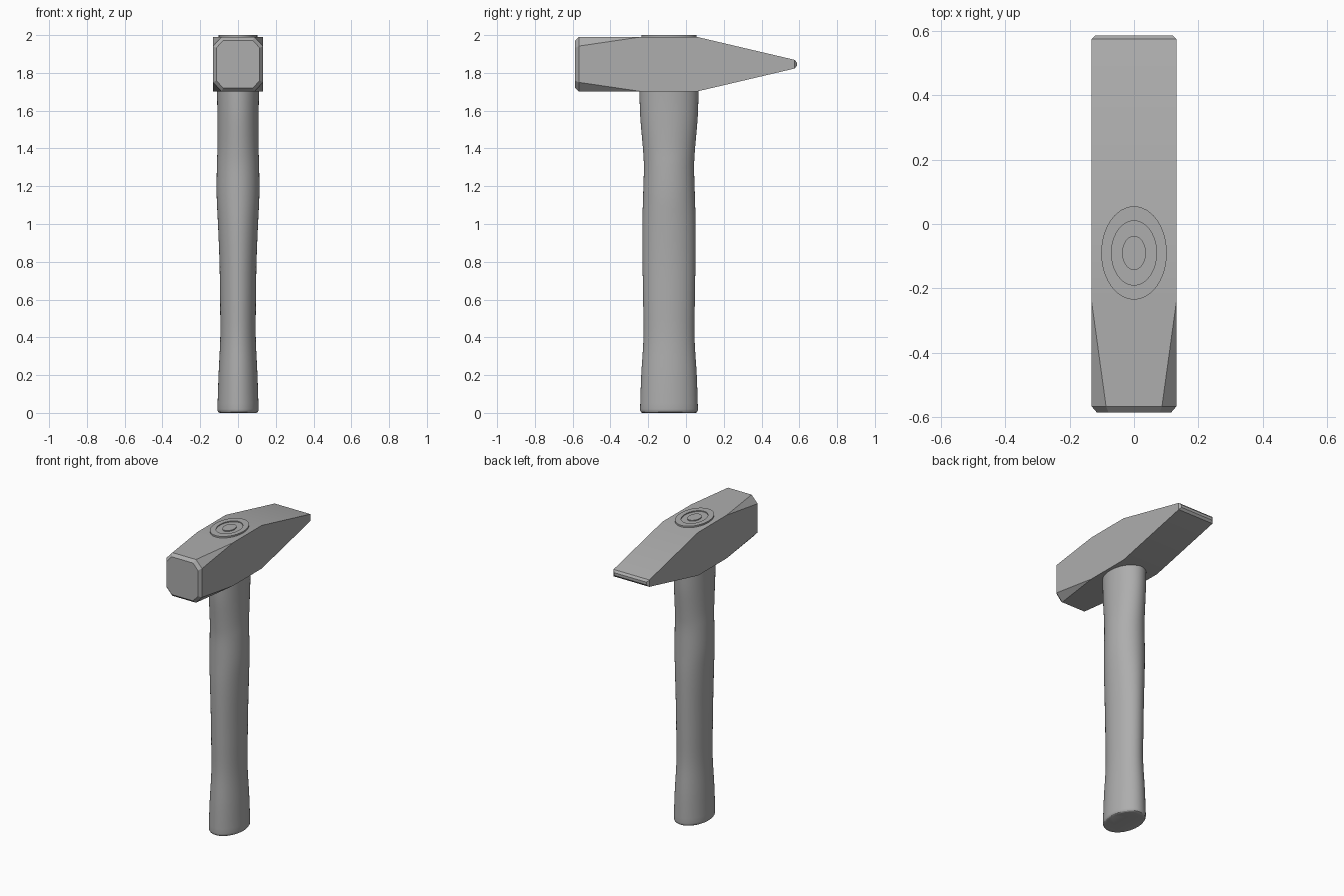
import bpy, bmesh, math

if "Cube" in bpy.data.objects:
    bpy.data.objects.remove(bpy.data.objects["Cube"])

HANDLE_Y = -0.09
HEAD_Z = 1.846

grey = bpy.data.materials.new("dark_grey")
grey.diffuse_color = (0.42, 0.42, 0.42, 1)
grey.use_nodes = True
grey.node_tree.nodes["Principled BSDF"].inputs["Base Color"].default_value = grey.diffuse_color


def loft(name, rings):
    """Skin a list of equal-length closed rings and cap both ends."""
    bm = bmesh.new()
    loops = [[bm.verts.new(p) for p in ring] for ring in rings]
    n = len(loops[0])
    for a, b in zip(loops, loops[1:]):
        for i in range(n):
            j = (i + 1) % n
            bm.faces.new((a[i], a[j], b[j], b[i]))
    bm.faces.new(loops[0][::-1])
    bm.faces.new(loops[-1])
    bmesh.ops.remove_doubles(bm, verts=bm.verts, dist=1e-5)
    bmesh.ops.recalc_face_normals(bm, faces=bm.faces)
    me = bpy.data.meshes.new(name)
    bm.to_mesh(me)
    bm.free()
    me.materials.append(grey)
    ob = bpy.data.objects.new(name, me)
    bpy.context.collection.objects.link(ob)
    bpy.ops.object.select_all(action='DESELECT')
    bpy.context.view_layer.objects.active = ob
    ob.select_set(True)
    bpy.ops.object.shade_smooth_by_angle(angle=math.radians(30))
    return ob


def head_ring(y, w, h, cx=0, cz=0):
    """Rectangle with optional corner cuts, across the head at y."""
    quarter = [(w, h - cz), (w - cx, h)]
    pts = quarter + [(-x, z) for x, z in quarter[::-1]]
    pts += [(-x, -z) for x, z in pts]
    return [(x, y, HEAD_Z + z) for x, z in pts]


def ellipse(z, rx, ry, n=48):
    return [(rx * math.cos(2 * math.pi * i / n),
             HANDLE_Y + ry * math.sin(2 * math.pi * i / n), z) for i in range(n)]


def catmull(pts, steps=4):
    """Smooth the handle stations."""
    out = []
    for i in range(len(pts) - 1):
        p0, p1, p2 = pts[max(i - 1, 0)], pts[i], pts[i + 1]
        p3 = pts[min(i + 2, len(pts) - 1)]
        for s in range(steps):
            t = s / steps
            out.append(tuple(
                0.5 * (2 * b + (c - a) * t + (2 * a - 5 * b + 4 * c - d) * t * t
                       + (3 * b - a - 3 * c + d) * t ** 3)
                for a, b, c, d in zip(p0, p1, p2, p3)))
    return out + [pts[-1]]


# Steel head: chamfered striking face, square body, wedge peen
loft("hammer_head", [
    head_ring(-0.587, 0.115, 0.126, 0.036, 0.040),
    head_ring(-0.567, 0.132, 0.144, 0.045, 0.048),
    head_ring(-0.24, 0.132, 0.144),
    head_ring(0.06, 0.132, 0.144),
    head_ring(0.575, 0.132, 0.023),
    head_ring(0.587, 0.120, 0.009),
])

# Handle: rounded butt, waisted grip, tenon through the head, ring groove on top
grip = catmull([
    (0.02, 0.109, 0.153), (0.2, 0.103, 0.147), (0.4, 0.094, 0.135),
    (0.6, 0.095, 0.137), (0.8, 0.098, 0.140), (1.0, 0.106, 0.141),
    (1.15, 0.113, 0.137), (1.3, 0.112, 0.133), (1.4, 0.109, 0.138),
    (1.55, 0.109, 0.151), (1.64, 0.110, 0.155), (1.72, 0.112, 0.156)])
stations = [(0, 0.097, 0.141), (0.004, 0.104, 0.148), (0.011, 0.108, 0.152)] + grip + [
    (1.73, 0.102, 0.145), (2.0, 0.102, 0.145),
    (2.0, 0.070, 0.100), (1.994, 0.070, 0.100),
    (1.994, 0.037, 0.053), (2.0, 0.037, 0.053)]
loft("handle", [ellipse(*s) for s in stations])
